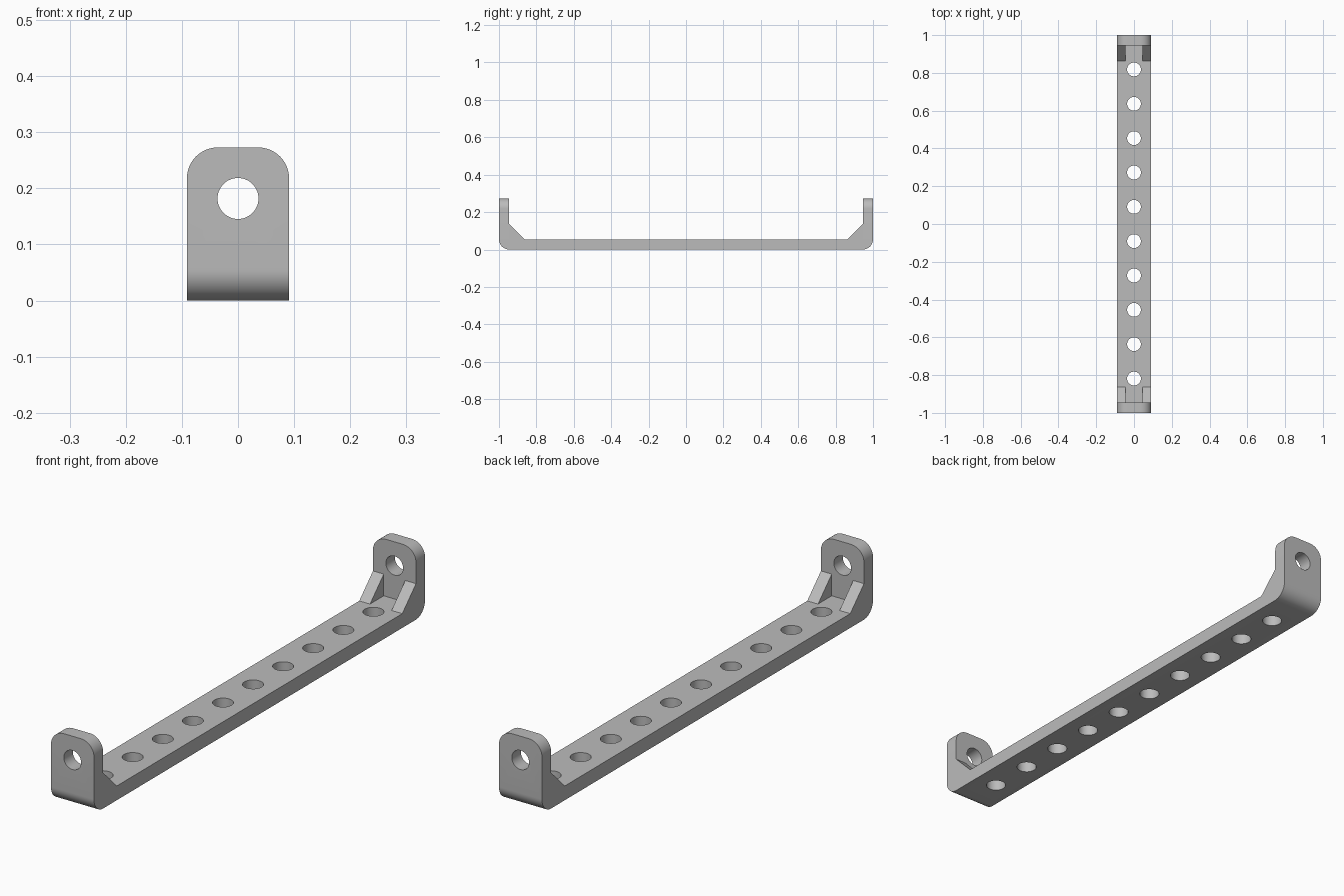
import bpy, bmesh, math
from mathutils import Matrix

cube = bpy.data.objects.get("Cube")
if cube:
    bpy.data.objects.remove(cube, do_unlink=True)

HALF_W, THICK, HEIGHT = 0.091, 0.0545, 0.273
RADIUS, HOLE, PITCH, TAB_HOLE_Z = 0.055, 0.0365, 0.1818, 0.182
GUSSET_W, GUSSET = 0.0455, 0.083

grey = bpy.data.materials.new("grey metal")
grey.use_nodes = True
grey.diffuse_color = (0.5, 0.5, 0.5, 1)
grey.node_tree.nodes["Principled BSDF"].inputs["Base Color"].default_value = (0.5, 0.5, 0.5, 1)


def finish(name, bm):
    bmesh.ops.recalc_face_normals(bm, faces=bm.faces)
    mesh = bpy.data.meshes.new(name)
    bm.to_mesh(mesh)
    bm.free()
    mesh.materials.append(grey)
    obj = bpy.data.objects.new(name, mesh)
    bpy.context.collection.objects.link(obj)
    return obj


def extrude_x(profile, x0, x1):
    """Prism from a (y, z) outline."""
    bm = bmesh.new()
    face = bm.faces.new([bm.verts.new((x0, y, z)) for y, z in profile])
    out = bmesh.ops.extrude_face_region(bm, geom=[face])
    verts = [v for v in out["geom"] if isinstance(v, bmesh.types.BMVert)]
    bmesh.ops.translate(bm, verts=verts, vec=(x1 - x0, 0, 0))
    bmesh.ops.recalc_face_normals(bm, faces=bm.faces)
    return bm


# Channel-shaped bracket with rounded bends and tab corners
inner = 1 - THICK
half = [(inner, THICK), (inner, HEIGHT), (1, HEIGHT), (1, 0)]
profile = half + [(-y, z) for y, z in reversed(half)]
bm = extrude_x(profile, -HALF_W, HALF_W)
edges = []
for e in bm.edges:
    a, b = (v.co for v in e.verts)
    bend = abs(a.x - b.x) > 0.1 and max(a.z, b.z) < 0.001
    tab_corner = abs(a.x - b.x) < 0.001 and min(a.z, b.z) > HEIGHT - 0.001
    if bend or tab_corner:
        edges.append(e)
bmesh.ops.bevel(bm, geom=edges, offset=RADIUS, offset_type='OFFSET',
                segments=12, profile=0.5, affect='EDGES')
bracket = finish("bracket", bm)

# Cutters for the row of base holes and the two tab holes
bm = bmesh.new()


def add_cutter(matrix):
    bmesh.ops.create_cone(bm, cap_ends=True, segments=48, radius1=HOLE,
                          radius2=HOLE, depth=0.2, matrix=matrix)


for i in range(10):
    add_cutter(Matrix.Translation((0, (i - 4.5) * PITCH, 0.02)))
for side in (-1, 1):
    add_cutter(Matrix.Translation((0, side * 0.98, TAB_HOLE_Z))
               @ Matrix.Rotation(math.pi / 2, 4, 'X'))
cutter = finish("hole_cutters", bm)
cutter.hide_render = True

mod = bracket.modifiers.new("holes", 'BOOLEAN')
mod.operation = 'DIFFERENCE'
mod.solver = 'EXACT'
mod.object = cutter
bpy.context.view_layer.objects.active = bracket
bracket.select_set(True)
bpy.ops.object.modifier_apply(modifier=mod.name)
bpy.data.objects.remove(cutter, do_unlink=True)
bpy.ops.object.shade_smooth_by_angle(angle=math.radians(30))

# Triangular gussets in the four inner corners
for end, y_sign in (("front", -1), ("back", 1)):
    triangle = [(y_sign * inner, THICK), (y_sign * (inner - GUSSET), THICK),
                (y_sign * inner, THICK + GUSSET)]
    for side, x_sign in (("right", -1), ("left", 1)):
        bm = extrude_x(triangle, x_sign * GUSSET_W, x_sign * HALF_W)
        finish(f"{end}_{side}_gusset", bm)
